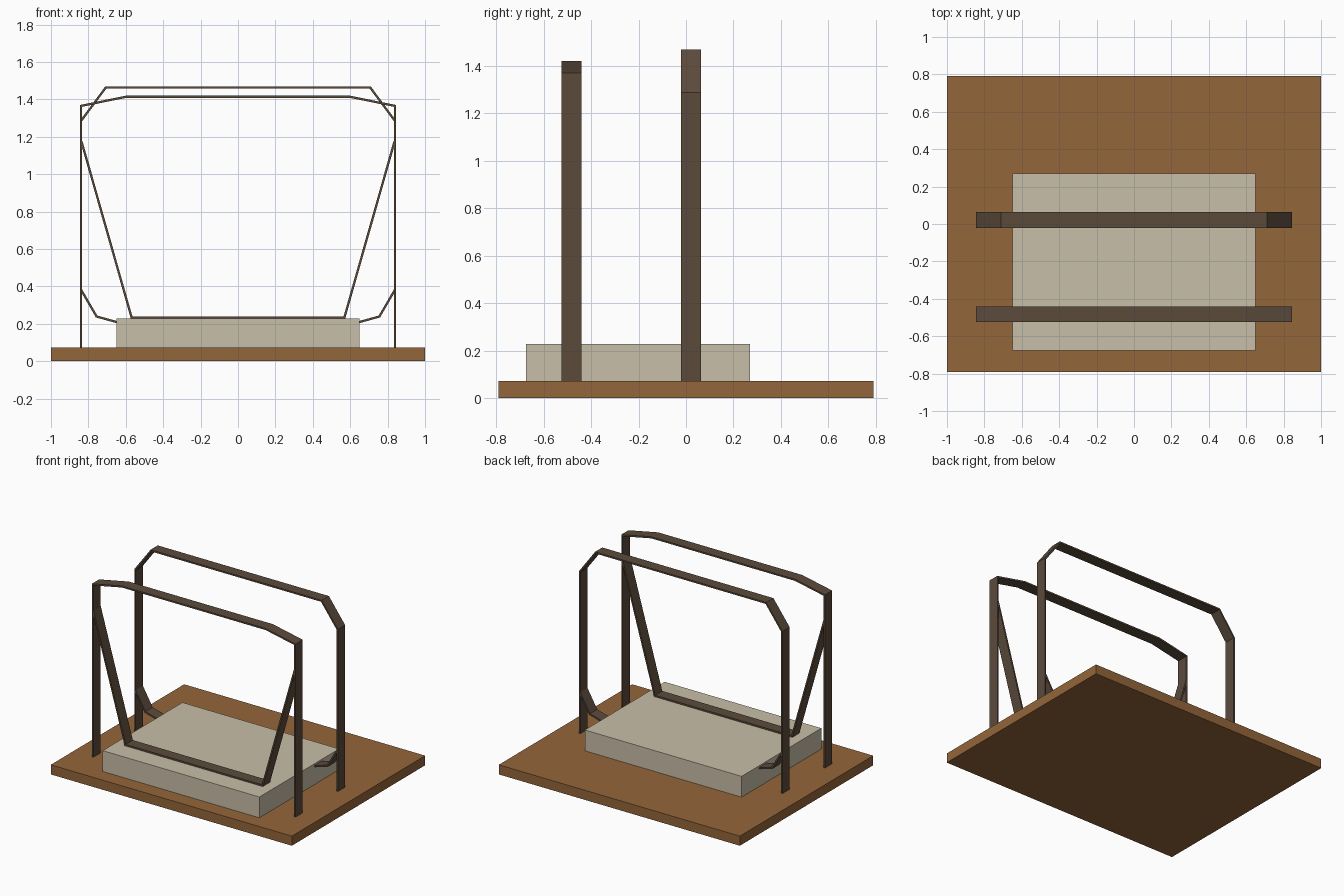
import bpy
import bmesh
from mathutils import Vector

cube = bpy.data.objects.get("Cube")
if cube:
    bpy.data.objects.remove(cube, do_unlink=True)


def material(name, color):
    mat = bpy.data.materials.new(name)
    mat.use_nodes = True
    mat.diffuse_color = (*color, 1)
    bsdf = next(n for n in mat.node_tree.nodes if n.type == 'BSDF_PRINCIPLED')
    bsdf.inputs["Base Color"].default_value = (*color, 1)
    return mat


WOOD = material("brown wood", (0.295, 0.132, 0.043))
STONE = material("pale stone", (0.584, 0.521, 0.392))
STRAP = material("dark brown strap", (0.105, 0.069, 0.044))
THICK = 0.012


def finish(name, bm, mat):
    bmesh.ops.recalc_face_normals(bm, faces=bm.faces)
    mesh = bpy.data.meshes.new(name)
    bm.to_mesh(mesh)
    bm.free()
    mesh.materials.append(mat)
    obj = bpy.data.objects.new(name, mesh)
    bpy.context.collection.objects.link(obj)
    return obj


def box(name, lo, hi, mat):
    bm = bmesh.new()
    bmesh.ops.create_cube(bm, size=1)
    for v in bm.verts:
        v.co = [lo[i] + (v.co[i] + 0.5) * (hi[i] - lo[i]) for i in range(3)]
    return finish(name, bm, mat)


def strap(name, path, y0, y1):
    """Flat bar swept along an x-z centreline with mitred corners."""
    pts = [Vector(p) for p in path]
    dirs = [(b - a).normalized() for a, b in zip(pts, pts[1:])]
    bm = bmesh.new()
    rings = []
    for i, p in enumerate(pts):
        d0, d1 = dirs[max(i - 1, 0)], dirs[min(i, len(dirs) - 1)]
        n0, n1 = Vector((-d0.y, d0.x)), Vector((-d1.y, d1.x))
        miter = (n0 + n1).normalized()
        off = miter * (THICK / 2 / miter.dot(n0))
        a, b = p + off, p - off
        rings.append([bm.verts.new(c) for c in (
            (a.x, y0, a.y), (a.x, y1, a.y), (b.x, y1, b.y), (b.x, y0, b.y))])
    for r, s in zip(rings, rings[1:]):
        for k in range(4):
            m = (k + 1) % 4
            bm.faces.new((r[k], r[m], s[m], s[k]))
    bm.faces.new(rings[0])
    bm.faces.new(rings[-1])
    return finish(name, bm, STRAP)


def mirrored(half):
    """Complete a path given from its right end towards the middle."""
    return half + [(-x, z) for x, z in reversed(half)]


# Base board and the block resting on it
box("base_board", (-1, -0.79, 0), (1, 0.79, 0.072), WOOD)
box("block", (-0.65, -0.675, 0.072), (0.65, 0.27, 0.228), STONE)

# Front hoop with its sling hanging inside
FRONT = (-0.525, -0.44)
strap("front_hoop", mirrored([(-0.839, 0.07), (-0.839, 1.365), (-0.597, 1.414)]), *FRONT)
strap("front_sling", mirrored([(-0.837, 1.175), (-0.569, 0.234)]), *FRONT)

# Rear hoop with a bent brace on each side
REAR = (-0.022, 0.063)
strap("rear_hoop", mirrored([(-0.839, 0.07), (-0.839, 1.285), (-0.707, 1.463)]), *REAR)
for side, s in (("left", 1), ("right", -1)):
    strap(f"rear_brace_{side}",
          [(s * 0.838, 0.38), (s * 0.756, 0.239), (s * 0.63, 0.204)], *REAR)
